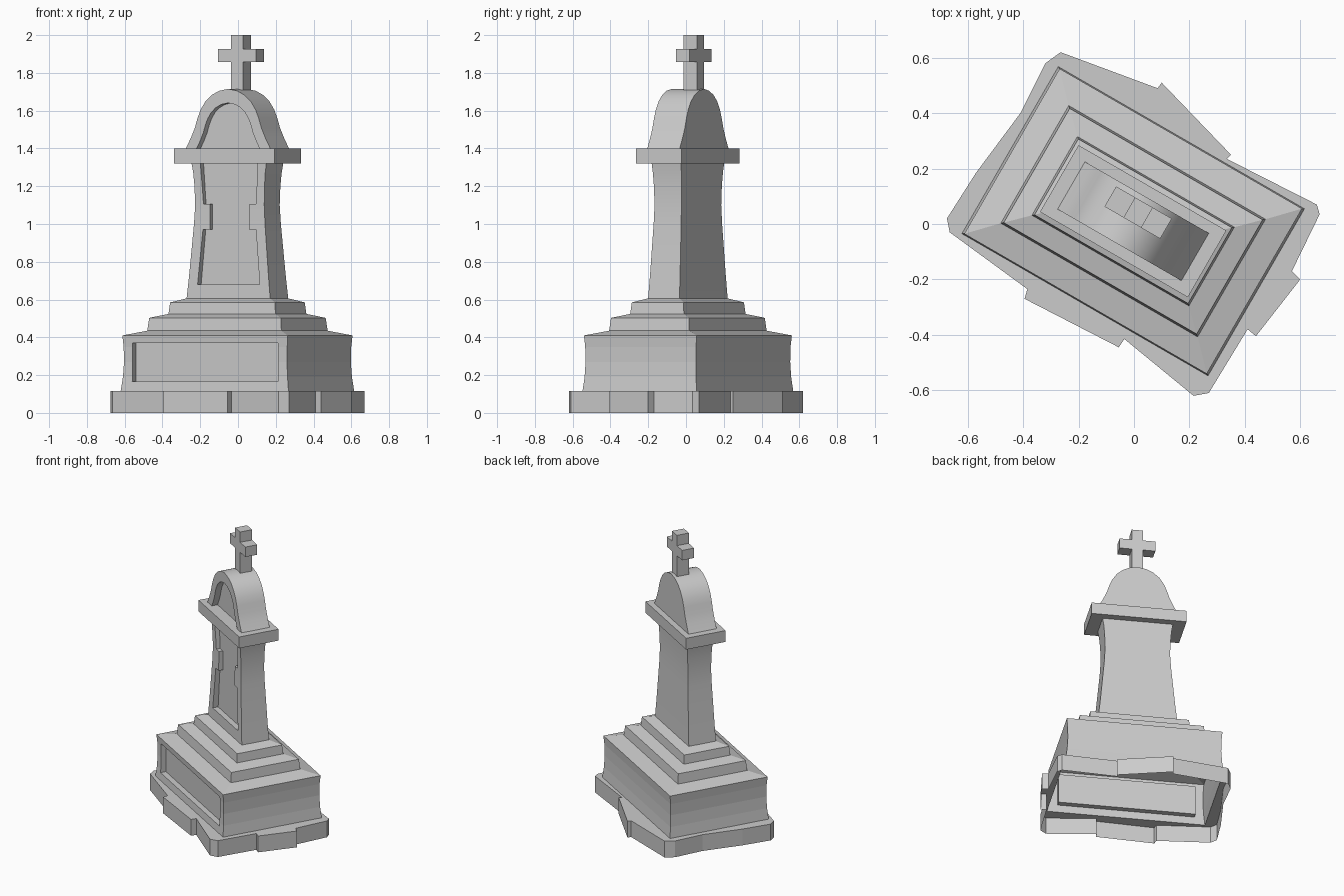
import bpy, bmesh, math

if "Cube" in bpy.data.objects:
    bpy.data.objects.remove(bpy.data.objects["Cube"])

ANGLE = math.radians(-30)
CENTRE = (-0.003, 0.01, 0)


def finish(name, bm, smooth=False, placed=True):
    mesh = bpy.data.meshes.new(name)
    bm.to_mesh(mesh)
    bm.free()
    obj = bpy.data.objects.new(name, mesh)
    bpy.context.collection.objects.link(obj)
    if placed:
        obj.location = CENTRE
        obj.rotation_euler.z = ANGLE
    if smooth:
        shade(obj)
    return obj


def activate(obj):
    bpy.ops.object.select_all(action='DESELECT')
    obj.select_set(True)
    bpy.context.view_layer.objects.active = obj


def shade(obj):
    activate(obj)
    bpy.ops.object.shade_smooth_by_angle(angle=math.radians(32))


def rect(hx, hy, z):
    return [(-hx, -hy, z), (hx, -hy, z), (hx, hy, z), (-hx, hy, z)]


def loft(name, rings):
    """Stack of rectangles (z, half width, half depth), closed at both ends."""
    bm = bmesh.new()
    loops = [[bm.verts.new(p) for p in rect(hx, hy, z)] for z, hx, hy in rings]
    for a, b in zip(loops, loops[1:]):
        for i in range(4):
            j = (i + 1) % 4
            bm.faces.new((a[i], a[j], b[j], b[i]))
    bm.faces.new(loops[0][::-1])
    bm.faces.new(loops[-1])
    return finish(name, bm)


def prism(name, half, y0, y1):
    """Mirror a half outline (x, z) in x and extrude it along y."""
    outline = half + [(-x, z) for x, z in reversed(half) if x > 0]
    bm = bmesh.new()
    a = [bm.verts.new((x, y0, z)) for x, z in outline]
    b = [bm.verts.new((x, y1, z)) for x, z in outline]
    bm.faces.new(a)
    bm.faces.new(b[::-1])
    for i in range(len(a)):
        j = (i + 1) % len(a)
        bm.faces.new((a[j], a[i], b[i], b[j]))
    bmesh.ops.recalc_face_normals(bm, faces=bm.faces)
    return finish(name, bm)


def carve(obj, cutter):
    mod = obj.modifiers.new("recess", 'BOOLEAN')
    mod.operation = 'DIFFERENCE'
    mod.solver = 'EXACT'
    mod.object = cutter
    activate(obj)
    bpy.ops.object.modifier_apply(modifier=mod.name)
    bpy.data.objects.remove(cutter)


# rough stone footing: irregular outline, hollow below, top open under the pedestal
outline = [(-.265, .62), (-.32, .58), (-.41, .40), (-.57, .185), (-.675, .02),
           (-.665, -.03), (-.385, -.235), (-.395, -.27), (-.055, -.445), (-.035, -.415),
           (.215, -.62), (.27, -.61), (.41, -.38), (.44, -.405), (.60, -.20), (.57, -.17),
           (.67, .035), (.66, .07), (.335, .235), (.35, .25), (.10, .51), (.085, .49)]
H = 0.115
bm = bmesh.new()
low = [bm.verts.new((x, y, 0)) for x, y in outline]
top = [bm.verts.new((x, y, H)) for x, y in outline]
for i in range(len(low)):
    j = (i + 1) % len(low)
    bm.faces.new((low[i], low[j], top[j], top[i]))
c, s = math.cos(ANGLE), math.sin(ANGLE)
hole = [bm.verts.new((x * c - y * s + CENTRE[0], x * s + y * c + CENTRE[1], H))
        for x, y, _ in rect(.513, .348, 0)]
rim = [bm.edges.get((top[i], top[i - 1])) for i in range(len(top))]
rim += [bm.edges.new((hole[i], hole[i - 1])) for i in range(4)]
bmesh.ops.triangle_fill(bm, edges=rim, use_beauty=True, normal=(0, 0, 1))
bmesh.ops.recalc_face_normals(bm, faces=bm.faces)
bm.normal_update()
if sum(f.normal.z for f in bm.faces) < 0:
    bmesh.ops.reverse_faces(bm, faces=bm.faces)
finish("footing", bm, placed=False)

# pedestal with two sloped steps
pedestal = loft("pedestal", [
    (.115, .513, .348), (.19, .503, .341), (.27, .498, .338), (.35, .5, .339),
    (.41, .505, .344), (.435, .41, .245), (.503, .402, .238),
    (.524, .327, .164), (.585, .32, .158), (.608, .25, .09)])
carve(pedestal, prism("panel_cutter", [(.445, .165), (.445, .37)], -.5, -.305))

# pedestal is hollow underneath
bm = bmesh.new()
bm.from_mesh(pedestal.data)
under = [f for f in bm.faces if f.calc_center_median().z < .116]
bmesh.ops.delete(bm, geom=under, context='FACES')
bm.to_mesh(pedestal.data)
bm.free()

# waisted shaft with a notched recess in front
shaft = loft("shaft", [
    (.60, .256, .096), (.72, .243, .092), (.86, .230, .088), (1.0, .217, .084),
    (1.1, .211, .082), (1.2, .214, .084), (1.27, .220, .087), (1.33, .230, .09)])
carve(shaft, prism("shaft_cutter", [
    (.19, .68), (.162, .97), (.12, .97), (.12, 1.105), (.16, 1.105), (.178, 1.36)],
    -.2, -.055))
shade(shaft)

# flat cap slab
loft("cap_slab", [(1.32, .308, .139), (1.4, .308, .139)])

# bell-shaped arch with a matching niche
bell = [(.258, 1.4), (.228, 1.455), (.203, 1.51), (.187, 1.56), (.168, 1.605),
        (.138, 1.65), (.1, 1.683), (.055, 1.705), (0, 1.715)]
arch = prism("arch", bell, -.099, .099)
niche = [(.192, 1.35)] + [(x * .745, 1.4 + (z - 1.4) * .765) for x, z in bell]
carve(arch, prism("niche_cutter", niche, -.2, -.058))
shade(arch)

# cross
prism("cross", [(.037, 1.69), (.037, 1.857), (.116, 1.857), (.116, 1.927),
                (.037, 1.927), (.037, 2.0)], -.006, .078)
